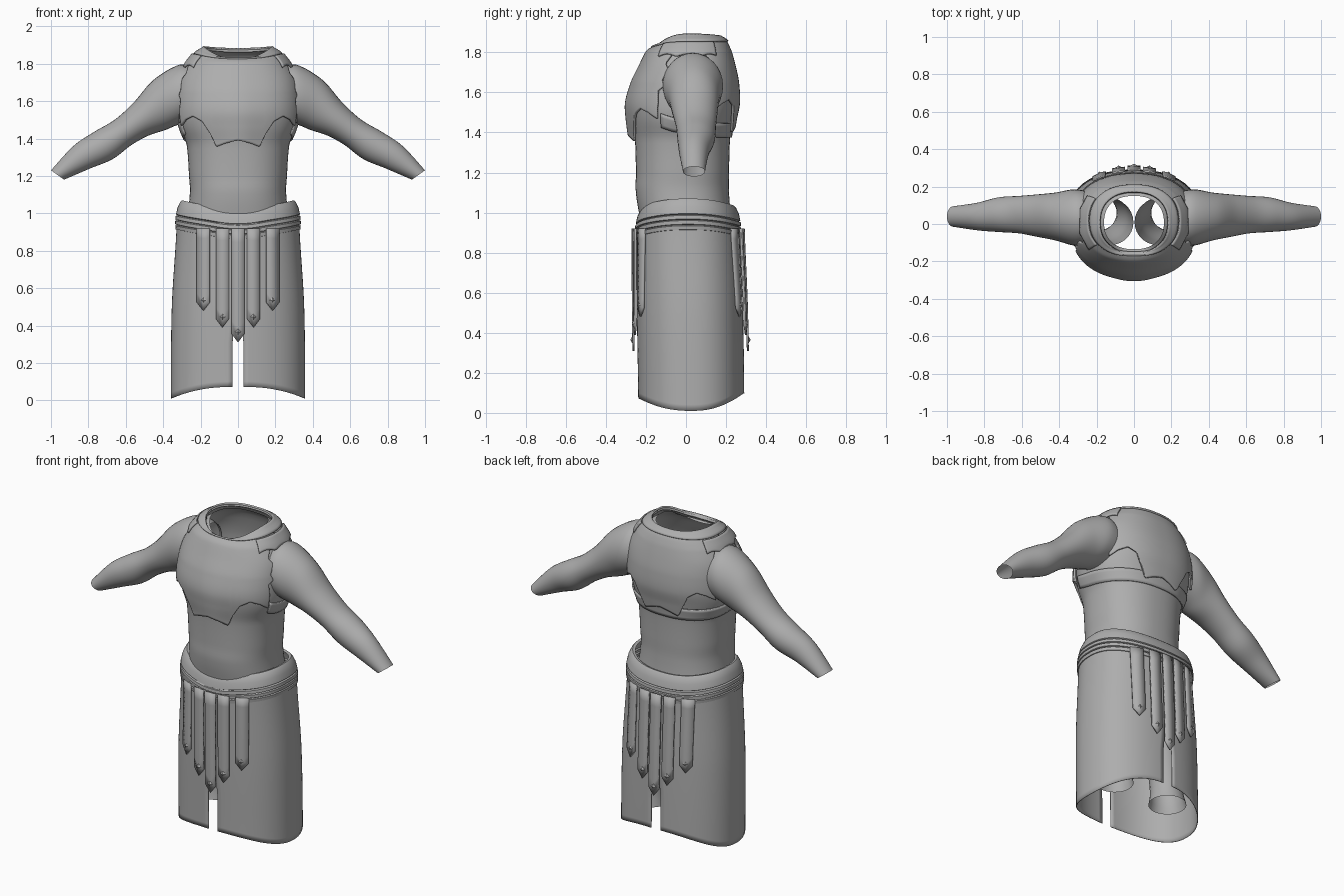
import bpy, bmesh, math
from mathutils import Vector, Matrix

cube = bpy.data.objects.get("Cube")
if cube:
    bpy.data.objects.remove(cube)

GREY = 0.42
mat = bpy.data.materials.new("plain grey")
mat.use_nodes = True
mat.diffuse_color = (GREY, GREY, GREY, 1)
mat.node_tree.nodes["Principled BSDF"].inputs["Base Color"].default_value = (GREY, GREY, GREY, 1)


def finish(name, bm, thick=0.0, angle=40):
    me = bpy.data.meshes.new(name)
    bm.to_mesh(me)
    bm.free()
    me.materials.append(mat)
    ob = bpy.data.objects.new(name, me)
    bpy.context.collection.objects.link(ob)
    bpy.ops.object.select_all(action="DESELECT")
    ob.select_set(True)
    bpy.context.view_layer.objects.active = ob
    bpy.ops.object.shade_smooth_by_angle(angle=math.radians(angle))
    if thick:
        mod = ob.modifiers.new("thickness", "SOLIDIFY")
        mod.thickness = thick
        mod.offset = 0
    return ob


def sheet(name, f, nu, nv, thick=0.0, closed=False, mirror=False, angle=40):
    """Grid of points f(u, v), u and v in 0..1; closed joins the u ends."""
    bm = bmesh.new()
    cols = nu if closed else nu + 1
    for sign in ((1, -1) if mirror else (1,)):
        g = [[bm.verts.new((Vector(f(i / nu, j / nv)) * Vector((1, 1, 1))) if sign > 0 else
                           Matrix.Scale(-1, 3, Vector((1, 0, 0))) @ Vector(f(i / nu, j / nv)))
              for i in range(cols)] for j in range(nv + 1)]
        for j in range(nv):
            for i in range(nu):
                k = (i + 1) % cols
                q = [g[j][i], g[j][k], g[j + 1][k], g[j + 1][i]]
                bm.faces.new(q if sign > 0 else q[::-1])
    return finish(name, bm, thick, angle)


def sample(rows, t, smooth=True):
    """Interpolate table rows by their first column."""
    t = min(max(t, rows[0][0]), rows[-1][0])
    i = 0
    while i < len(rows) - 2 and t > rows[i + 1][0]:
        i += 1
    b, c = rows[i], rows[i + 1]
    a, d = rows[max(i - 1, 0)], rows[min(i + 2, len(rows) - 1)]
    s = (t - b[0]) / (c[0] - b[0])
    if not smooth:
        return [q + (r - q) * s for q, r in zip(b[1:], c[1:])]
    return [0.5 * (2 * q + (r - p) * s + (2 * p - 5 * q + 4 * r - w) * s ** 2
                   + (3 * q - p - 3 * r + w) * s ** 3)
            for p, q, r, w in zip(a[1:], b[1:], c[1:], d[1:])]


def power(v, e):
    return math.copysign(abs(v) ** e, v)


def around(rows, t, phi, off=0.0, e=0.87):
    """Point on a body ring; phi 0 is the front. Columns: half width, front y, back y, dips."""
    a, yf, yb, df, db = sample(rows, t)
    c = math.cos(phi)
    lift = off * min(max((t - 1.65) / 0.2, 0), 1)
    return ((a + off) * power(math.sin(phi), e),
            (yf + yb) / 2 - ((yb - yf) / 2 + off) * power(c, e),
            t + (df if c > 0 else db) * c * c + lift)


TORSO = [(0.9, .28, -.22, .23, 0, 0), (1.1, .258, -.25, .215, 0, 0), (1.2, .262, -.25, .215, 0, 0),
         (1.37, .275, -.255, .22, 0, 0), (1.47, .312, -.27, .235, 0, 0), (1.55, .32, -.275, .25, 0, 0),
         (1.65, .313, -.25, .245, 0, 0), (1.72, .295, -.215, .23, 0, 0), (1.79, .255, -.18, .21, 0, 0),
         (1.84, .21, -.15, .185, -.03, 0), (1.872, .16, -.135, .15, -.07, -.01)]
SKIRT = [(0.0, .357, -.236, .29, 0, 0), (0.5, .352, -.243, .283, 0, 0), (0.97, .325, -.245, .265, 0, 0)]

# Shirt body
sheet("shirt_body", lambda u, v: around(TORSO, 0.9 + 0.972 * v, u * math.tau), 64, 48, closed=True)

# Sleeves: top x, top z, bottom x, bottom z, centre y, half depth
ARM = [(0, .22, 1.77, .24, 1.50, .03, .14), (1, .31, 1.795, .33, 1.47, .035, .15),
       (2, .45, 1.715, .39, 1.445, .04, .128), (3, .56, 1.59, .48, 1.415, .045, .113),
       (4, .66, 1.50, .57, 1.365, .05, .1), (5, .77, 1.435, .67, 1.29, .05, .093),
       (6, .88, 1.36, .79, 1.24, .04, .074), (7, 1.0, 1.23, .93, 1.18, .04, .055)]


def sleeve(u, v):
    xt, zt, xb, zb, y, ry = sample(ARM, v * 7)
    h = (1 + math.cos(u * math.tau)) / 2
    return xb + (xt - xb) * h, y + ry * math.sin(u * math.tau), zb + (zt - zb) * h


sheet("sleeves", sleeve, 32, 42, closed=True, mirror=True)

# Breast and back plates with scalloped lower edges and shaped arm openings
HEM = [(0, 1.39), (.06, 1.375), (.125, 1.355), (.145, 1.42), (.18, 1.49), (.235, 1.52), (.28, 1.5), (.32, 1.46)]
EDGE_FRONT = [(1.35, 64), (1.55, 66), (1.61, 64), (1.63, 70), (1.66, 66), (1.71, 70), (1.74, 64), (1.78, 70),
              (1.81, 88), (1.87, 90)]
EDGE_BACK = [(1.35, 56), (1.5, 60), (1.62, 58), (1.65, 63), (1.7, 60), (1.75, 64), (1.79, 72), (1.81, 88), (1.87, 90)]


def plate(name, edge, back, raise_hem):
    def f(u, v):
        u = u * 2 - 1
        low = sample(HEM, abs(.335 * math.sin(u * math.radians(68))), False)[0] + raise_hem
        t = low + (1.865 - low) * v
        phi = u * math.radians(sample(edge, t, False)[0])
        ridge = 0 if back else .014 * math.exp(-(phi / .22) ** 2) * (1 - v)
        return around(TORSO, t, phi + math.pi * back, .014 + ridge)
    sheet(name, f, 72, 40, .012)


plate("breast_plate", EDGE_FRONT, 0, 0)
plate("back_plate", EDGE_BACK, 1, .045)

# Strap that runs under the arms and across the back
sheet("chest_strap", lambda u, v: around(TORSO, 1.375 + .07 * v + .05 * (2 * u - 1) ** 4,
                                         math.pi + (2 * u - 1) * 1.95, .005), 48, 4, .008)

# Collar and shoulder straps
sheet("collar", lambda u, v: around(TORSO, 1.835 + .035 * v, u * math.tau, .02), 64, 4, .01, closed=True)
sheet("shoulder_straps", lambda u, v: around(TORSO, 1.765 + .065 * v + .012 * abs(math.sin(u * 9)) * (1 - v),
                                             math.radians(52 + 72 * u), .024), 24, 6, .01, mirror=True)

# Belt: a rounded upper band above three ribs; columns are height and swell
BELT = [(1.055, -.045), (1.06, -.03), (1.05, -.02), (1.02, -.006), (.985, .002), (.98, -.006), (.976, .004),
        (.958, .006), (.954, -.004), (.95, .006), (.932, .006), (.928, -.004), (.924, .006), (.905, .004), (.9, -.02)]


def belt(u, v):
    z, off = BELT[round(v * (len(BELT) - 1))]
    x, y, _ = around(SKIRT, .95, u * math.tau, off + .004)
    c = math.cos(u * math.tau)
    dip = .035 * c * c + (.015 * abs(c) ** 16 if c > 0 else 0)
    return x, y, z + .01 - dip


sheet("belt", belt, 72, len(BELT) - 1, closed=True, angle=30)


# Skirt in two halves, split at front and back
def skirt(u, v):
    phi = u * math.pi
    c = math.cos(phi)
    low = .01 + (.062 if c > 0 else .088) * c * c
    z = low + (.95 - low) * v
    gap = .03 * min(max((.6 - z) / .3, 0), 1)
    start = math.asin((gap / .355) ** (1 / .87))
    x, y, _ = around(SKIRT, z, start + u * (math.pi - 2 * start))
    return x, y, z


sheet("skirt", skirt, 48, 30, .004, mirror=True)


# Hanging strips with pointed ends and small studs
def skirt_y(x, z, side, off):
    a, yf, yb = sample(SKIRT, z)[:3]
    n = 2 / .87
    return (yf + yb) / 2 + side * ((yb - yf) / 2 + off) * (1 - (abs(x) / a) ** n) ** (1 / n)


def strip(name, x0, tip, side, off):
    def f(u, v):
        x = x0 + (u * 2 - 1) * .034
        z = .92 + (tip + .045 * abs(u * 2 - 1) - .92) * v
        return x, skirt_y(x, z, side, off), z
    sheet(name, f, 2, 8, .01)
    z = tip + .055
    slope = skirt_y(x0 + .01, z, side, off) - skirt_y(x0 - .01, z, side, off)
    bm = bmesh.new()
    bmesh.ops.create_cone(bm, segments=4, radius1=.017, radius2=0, depth=.01, cap_ends=True, matrix=(
        Matrix.Translation((x0, skirt_y(x0, z, side, off + .01), z))
        @ Matrix.Rotation(math.atan2(slope, .02), 4, "Z")
        @ Matrix.Rotation(-side * math.pi / 2, 4, "X")))
    finish(name + "_stud", bm, angle=20)


for side, word in ((-1, "front"), (1, "back")):
    for k, tip in enumerate((.31, .39, .48)):
        for s in ((0,) if k == 0 else (1, -1)):
            label = "middle" if k == 0 else ("left" if s > 0 else "right") + ("_inner" if k == 1 else "_outer")
            strip(f"{word}_strip_{label}", s * (0, .083, .185)[k], tip, side, .022 - .004 * k)

# Trousers under the skirt: centre x, centre y, radius
LEG = [(.14, .19, .06, .105), (.2, .185, .06, .092), (.35, .175, .05, .095), (.6, .15, .03, .12), (.92, .125, .01, .122)]


def leg(u, v):
    z = .14 + .78 * v
    x, y, r = sample(LEG, z)
    return x + r * math.sin(u * math.tau), y - r * math.cos(u * math.tau), z


sheet("trouser_legs", leg, 28, 20, closed=True, mirror=True)
